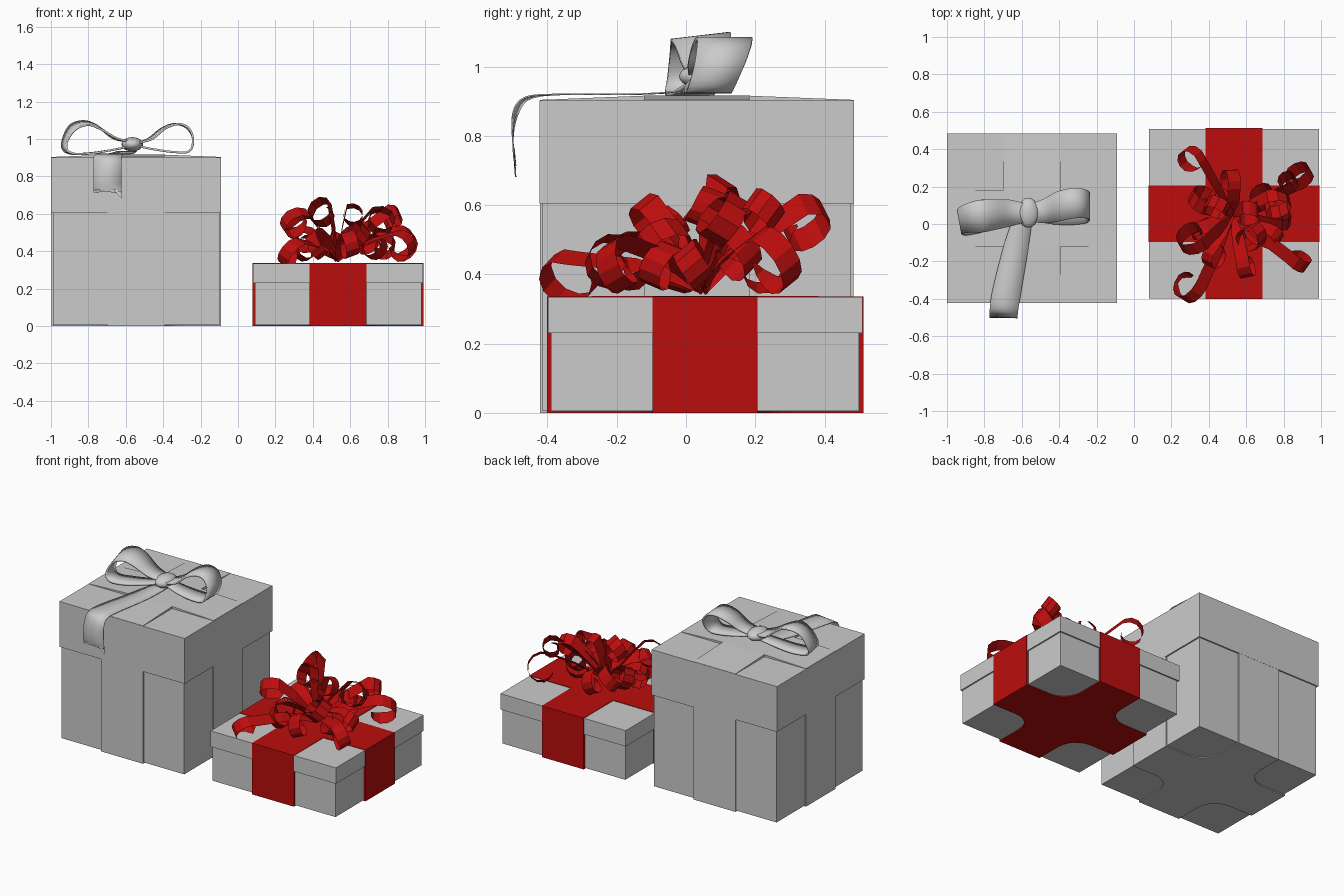
import bpy, bmesh, random
from math import sin, cos, pi, radians
from mathutils import Vector, Matrix

if "Cube" in bpy.data.objects:
    bpy.data.objects.remove(bpy.data.objects["Cube"])

random.seed(4)
red = bpy.data.materials.new("red_ribbon")
red.diffuse_color = (0.5, 0.004, 0.004, 1)
red.use_nodes = True
red.node_tree.nodes["Principled BSDF"].inputs["Base Color"].default_value = red.diffuse_color


def finish(name, bm, mat=None, smooth=False):
    bmesh.ops.recalc_face_normals(bm, faces=bm.faces)
    me = bpy.data.meshes.new(name)
    bm.to_mesh(me)
    bm.free()
    ob = bpy.data.objects.new(name, me)
    bpy.context.collection.objects.link(ob)
    if mat:
        me.materials.append(mat)
    if smooth:
        bpy.ops.object.select_all(action='DESELECT')
        ob.select_set(True)
        bpy.context.view_layer.objects.active = ob
        bpy.ops.object.shade_smooth_by_angle(angle=radians(40))
    return ob


def block(name, cx, cy, half, z0, z1):
    bm = bmesh.new()
    bmesh.ops.create_cube(bm, size=1, matrix=Matrix.Translation((cx, cy, (z0 + z1) / 2))
                          @ Matrix.Diagonal((2 * half, 2 * half, z1 - z0, 1)))
    return finish(name, bm)


def prism(name, outline, offset, mat=None):
    """Extrude a closed outline of 3D points along an offset."""
    bm = bmesh.new()
    f = bm.faces.new([bm.verts.new(p) for p in outline])
    ext = bmesh.ops.extrude_face_region(bm, geom=[f])
    bmesh.ops.translate(bm, vec=offset,
                        verts=[v for v in ext["geom"] if isinstance(v, bmesh.types.BMVert)])
    return finish(name, bm, mat)


def gift(name, cx, cy, lid_z, top, raised, reach, mat=None):
    block(name + "_body", cx, cy, 0.445, 0.006, lid_z + 0.02)
    block(name + "_lid", cx, cy, 0.454, lid_z, top)
    # ribbon bands wrapped both ways, swelling towards the crossing
    w = 0.152
    prof = [(-reach, 0.001), (reach, 0.001), (reach, top + 0.002), (w, top + raised),
            (-w, top + raised), (-reach, top + 0.002)]
    prism(name + "_band_side", [(cx + t, cy - w, z) for t, z in prof], (0, 2 * w, 0), mat)
    prism(name + "_band_front", [(cx - w, cy + t, z) for t, z in prof], (2 * w, 0, 0), mat)
    # underside cross with rounded inner corners
    r, pts = 0.13, []
    for q in range(4):
        quarter = [(reach, -w), (reach, w)]
        for i in range(7):
            a = -pi / 2 - i * pi / 12
            quarter.append((w + r + r * cos(a), w + r + r * sin(a)))
        for x, y in quarter:
            c, s = round(cos(q * pi / 2)), round(sin(q * pi / 2))
            pts.append((cx + c * x - s * y, cy + s * x + c * y, 0))
    prism(name + "_base_cross", pts, (0, 0, 0.006), mat)


def spline(pts, n):
    """Catmull-Rom through a list of vectors."""
    p = [Vector(q) for q in pts]
    p = [2 * p[0] - p[1]] + p + [2 * p[-1] - p[-2]]
    out = []
    for i in range(1, len(p) - 2):
        a, b, c, d = p[i - 1:i + 3]
        for k in range(n):
            t = k / n
            out.append(0.5 * (2 * b + (c - a) * t + (2 * a - 5 * b + 4 * c - d) * t * t
                              + (3 * b - a - 3 * c + d) * t ** 3))
    return out + [p[-2]]


def strip(name, path, widths, mat=None, smooth=False, thick=0.0, notch=None):
    """Ribbon of three columns: path centre plus and minus half width vectors."""
    bm = bmesh.new()
    rows = [[bm.verts.new(c + k * h) for k in (-1, 0, 1)] for c, h in zip(path, widths)]
    for a, b in zip(rows, rows[1:]):
        for k in (0, 1):
            bm.faces.new((a[k], a[k + 1], b[k + 1], b[k]))
    if notch:
        rows[-1][1].co += Vector(notch)
    ob = finish(name, bm, mat, smooth)
    if thick:
        m = ob.modifiers.new("thickness", 'SOLIDIFY')
        m.thickness, m.offset = thick, 0
    return ob


# the two boxes
gift("tall_gift", -0.545, 0.031, 0.605, 0.902, 0.014, 0.453)
gift("flat_gift", 0.535, 0.055, 0.23, 0.334, 0.004, 0.457, red)

# bow loops on the tall gift: centre points and half-width vectors
loops = {
    "bow_loop_left": (
        [(-0.58, .06, .985), (-.66, .06, 1.005), (-.75, .05, 1.065), (-.82, .042, 1.085), (-.89, .03, 1.055),
         (-.93, .012, .97), (-.90, .0, .925), (-.80, .02, .922), (-.68, .04, .94), (-.58, .06, .96)],
        [(0, .05, 0), (-.01, .07, 0), (-.01, .08, .01), (-.015, .085, .01), (-.015, .075, .01),
         (-.012, .065, .0), (-.01, .06, 0), (-.01, .06, 0), (0, .05, 0), (0, .04, 0)]),
    "bow_loop_right": (
        [(-.55, .06, .975), (-.47, .07, 1.0), (-.40, .095, 1.055), (-.33, .11, 1.08), (-.27, .11, 1.06),
         (-.24, .095, 1.0), (-.26, .07, .935), (-.34, .06, .93), (-.45, .055, .945), (-.55, .06, .965)],
        [(0, .05, 0), (-.01, .065, 0), (-.01, .078, 0), (-.01, .08, 0), (-.005, .078, 0),
         (0, .072, 0), (0, .066, 0), (0, .065, 0), (0, .055, 0), (0, .04, 0)])}
for nm, (path, wid) in loops.items():
    strip(nm, spline(path, 4), spline(wid, 4), smooth=True, thick=0.011)

# bow tail hanging over the front, with a notched end
tail = [(-.59, .05, .935), (-.63, -.12, .921), (-.68, -.36, .92), (-.695, -.455, .91), (-.697, -.49, .87),
        (-.698, -.50, .79), (-.698, -.492, .697)]
half = [(.05, 0, 0), (.065, -.01, 0), (.075, -.015, 0), (.075, -.012, 0), (.075, -.01, -.005),
        (.075, 0, -.01), (.075, 0, -.016)]
strip("bow_tail", spline(tail, 4), spline(half, 4), smooth=True, thick=0.004, notch=(0, -.005, .07))

# bow knot
bm = bmesh.new()
bmesh.ops.create_uvsphere(bm, u_segments=20, v_segments=12, radius=1,
                          matrix=Matrix.Translation((-.565, .06, .972)) @ Matrix.Diagonal((.058, .08, .038, 1)))
finish("bow_knot", bm, smooth=True)

# curled ribbons: ring centre, radius, tilt in degrees
curls = [(.31, .34, .54, .075, 50), (.87, .25, .43, .09, 35), (.31, -.07, .55, .085, -35),
         (.29, -.33, .385, .085, -30), (.87, -.19, .42, .075, 25), (.59, -.22, .43, .07, 20),
         (.76, .10, .56, .08, -30), (.45, .09, .60, .07, 30), (.37, .14, .46, .07, -25),
         (.68, .14, .46, .08, 40), (.62, -.07, .49, .075, -40), (.43, -.16, .43, .075, 35),
         (.72, -.07, .42, .07, -20), (.52, .22, .42, .075, 25), (.61, .05, .59, .06, -20),
         (.82, .22, .57, .055, 50), (.36, -.02, .41, .065, 15), (.78, .02, .42, .06, 40)]
base = Vector((.53, .05, .35))
for i, (x, y, z, r, tilt) in enumerate(curls):
    c = Vector((x, y, z))
    u = Vector((x - base.x, y - base.y, 0)).normalized()
    v = Matrix.Rotation(radians(tilt), 3, u) @ Vector((0, 0, 1))
    n = u.cross(v)
    ring = []
    turns = random.uniform(300, 400)
    for k in range(11):
        a = radians(115 - turns * k / 10)
        rr = r * (1.08 - 0.035 * k)
        ring.append(c + rr * (cos(a) * u + sin(a) * v) + n * 0.004 * (k - 5))
    lift = base.lerp(ring[0], 0.55) + Vector((0, 0, 0.025))
    path = [base, base.lerp(lift, 0.5) + Vector((0, 0, .01)), lift] + ring
    widths = [n * 0.038 * min(1, 0.35 + 0.3 * k, 0.12 + 0.3 * (len(path) - 1 - k))
              for k in range(len(path))]
    strip("curl_%02d" % (i + 1), path, widths, red)
